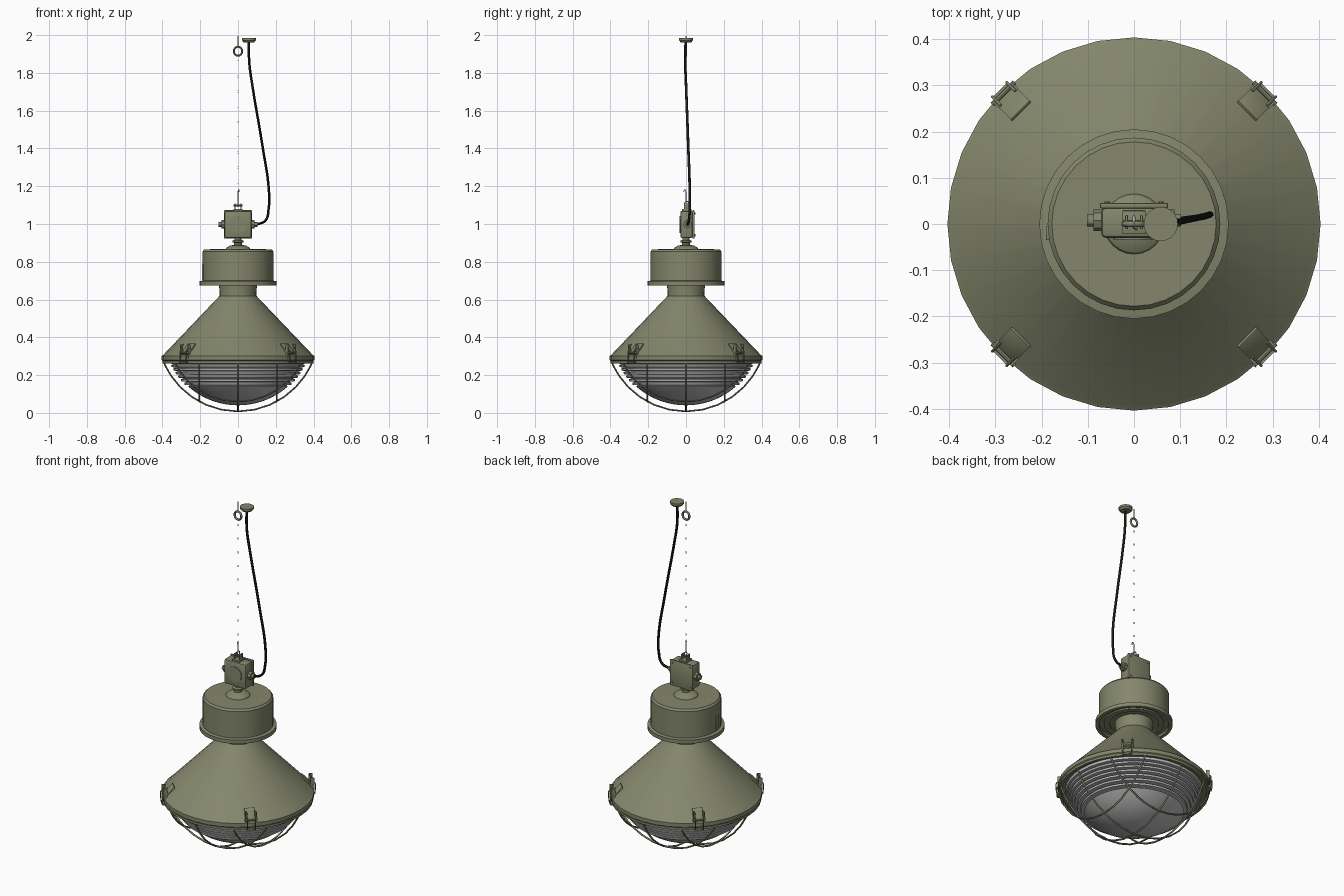
import bpy, bmesh, math
from mathutils import Vector, Matrix

old = bpy.data.objects.get("Cube")
if old:
    bpy.data.objects.remove(old, do_unlink=True)


def material(name, rgb, rough=0.6):
    m = bpy.data.materials.new(name)
    m.use_nodes = True
    m.diffuse_color = (*rgb, 1)
    bsdf = m.node_tree.nodes["Principled BSDF"]
    bsdf.inputs["Base Color"].default_value = (*rgb, 1)
    bsdf.inputs["Roughness"].default_value = rough
    return m


OLIVE = material("olive paint", (0.23, 0.24, 0.15))
GLASS = material("grey glass", (0.5, 0.5, 0.5), 0.2)
RUBBER = material("black rubber", (0.01, 0.01, 0.01))
STEEL = material("bare steel", (0.4, 0.4, 0.4), 0.4)


def finish(name, bm, mat, angle=30):
    """Turn a bmesh into a named object with sharp edges kept."""
    bmesh.ops.recalc_face_normals(bm, faces=bm.faces)
    me = bpy.data.meshes.new(name)
    bm.to_mesh(me)
    bm.free()
    me.materials.append(mat)
    ob = bpy.data.objects.new(name, me)
    bpy.context.collection.objects.link(ob)
    bpy.ops.object.select_all(action='DESELECT')
    ob.select_set(True)
    bpy.context.view_layer.objects.active = ob
    bpy.ops.object.shade_smooth_by_angle(angle=math.radians(angle))
    return ob


def lathe(name, profile, mat, sides=32, matrix=None, angle=30):
    """Spin (radius, height) points around z, then place with a matrix."""
    bm = bmesh.new()
    verts = [bm.verts.new((r, 0, z)) for r, z in profile]
    edges = [bm.edges.new(pair) for pair in zip(verts, verts[1:])]
    bmesh.ops.spin(bm, geom=verts + edges, cent=(0, 0, 0), axis=(0, 0, 1),
                   angle=math.tau, steps=sides, use_duplicate=False)
    bmesh.ops.remove_doubles(bm, verts=bm.verts, dist=1e-5)
    if matrix:
        bm.transform(matrix)
    return finish(name, bm, mat, angle)


def cylinder(name, start, end, radius, mat, sides=16):
    a, b = Vector(start), Vector(end)
    place = Matrix.Translation(a) @ (b - a).to_track_quat('Z', 'Y').to_matrix().to_4x4()
    h = (b - a).length
    return lathe(name, [(0, 0), (radius, 0), (radius, h), (0, h)], mat, sides, place)


def box(name, centre, size, mat=OLIVE, bevel=0.0, matrix=None):
    bm = bmesh.new()
    bmesh.ops.create_cube(bm, size=1)
    bm.transform(Matrix.Translation(centre) @ Matrix.Diagonal((*size, 1)))
    if bevel:
        bmesh.ops.bevel(bm, geom=bm.edges[:], offset=bevel, segments=2,
                        profile=0.5, affect='EDGES')
    if matrix:
        bm.transform(matrix)
    return finish(name, bm, mat)


def tube(name, points, radius, mat, closed=False, smooth=False, sides=1):
    """Round wire through points."""
    cu = bpy.data.curves.new(name, 'CURVE')
    cu.dimensions = '3D'
    cu.bevel_depth = radius
    cu.bevel_resolution = sides
    cu.use_fill_caps = True
    if smooth:
        sp = cu.splines.new('BEZIER')
        sp.bezier_points.add(len(points) - 1)
        for bp, p in zip(sp.bezier_points, points):
            bp.co = p
            bp.handle_left_type = bp.handle_right_type = 'AUTO'
        sp.resolution_u = 6
    else:
        sp = cu.splines.new('POLY')
        sp.points.add(len(points) - 1)
        for sp_point, p in zip(sp.points, points):
            sp_point.co = (*p, 1)
    sp.use_cyclic_u = closed
    ob = bpy.data.objects.new(name, cu)
    bpy.context.collection.objects.link(ob)
    bpy.ops.object.select_all(action='DESELECT')
    ob.select_set(True)
    bpy.context.view_layer.objects.active = ob
    bpy.ops.object.convert(target='MESH')
    ob = bpy.context.object
    ob.data.materials.clear()
    ob.data.materials.append(mat)
    bpy.ops.object.shade_smooth_by_angle(angle=math.radians(60))
    return ob


def ring(centre, rx, rz, n=16):
    c = Vector(centre)
    return [c + Vector((rx * math.cos(math.tau * i / n), 0, rz * math.sin(math.tau * i / n)))
            for i in range(n)]


# Conical reflector with rolled rim and neck
lathe("reflector", [(0.36, 0.275), (0.395, 0.272), (0.404, 0.28), (0.404, 0.302),
                    (0.395, 0.308), (0.097, 0.62), (0.097, 0.64), (0.102, 0.685)], OLIVE, 32)

# Gear drum with flange and stepped underside
lathe("gear_drum", [(0.0, 0.69), (0.13, 0.69), (0.13, 0.682), (0.16, 0.682), (0.16, 0.69),
                    (0.185, 0.69), (0.185, 0.675), (0.205, 0.675), (0.205, 0.697),
                    (0.187, 0.7), (0.187, 0.855), (0.178, 0.866), (0, 0.868)], OLIVE, 32)
box("drum_latch", (-0.187, -0.02, 0.745), (0.008, 0.03, 0.08), bevel=0.002)

# Swivel collar and stem
lathe("swivel_collar", [(0.066, 0.866), (0.062, 0.874), (0.042, 0.886), (0.02, 0.889),
                        (0.02, 0.9), (0.03, 0.904), (0.03, 0.912), (0.018, 0.916),
                        (0.018, 0.93)], OLIVE, 24)

# Junction box with front disc and back lid
box("junction_box", (0, 0.003, 0.998), (0.142, 0.066, 0.144), bevel=0.01)
cylinder("front_disc", (0, -0.03, 0.998), (0, -0.034, 0.998), 0.045, OLIVE, 24)
box("back_lid", (0, 0.04, 0.998), (0.148, 0.012, 0.15), bevel=0.004)
for sx in (-1, 1):
    for sz in (-1, 1):
        x, z = 0.058 * sx, 0.998 + 0.058 * sz
        cylinder("lid_screw", (x, 0.045, z), (x, 0.049, z), 0.006, OLIVE, 8)

# Cable glands on both sides
for side in (-1, 1):
    cylinder("gland_nut", (0.068 * side, 0.008, 0.998), (0.088 * side, 0.008, 0.998),
             0.023, OLIVE, 8)
    cylinder("gland_end", (0.088 * side, 0.008, 0.998), (0.102 * side, 0.008, 0.998),
             0.013, OLIVE, 12)

# Hanging bracket and hook
box("bracket_base", (0, 0.004, 1.074), (0.05, 0.05, 0.01), bevel=0.002)
for side in (-1, 1):
    box("bracket_ear", (0.016 * side, 0.004, 1.092), (0.006, 0.03, 0.034), bevel=0.002)
cylinder("bracket_pin", (-0.024, 0.004, 1.098), (0.024, 0.004, 1.098), 0.005, OLIVE, 8)
tube("shackle", [(0, 0.004 + 0.012 * math.sin(t), 1.106 + 0.014 * math.cos(t))
                 for t in (math.tau * i / 12 for i in range(12))], 0.003, STEEL, True)
tube("hook", [(0, 0, 1.115), (0, 0, 1.165), (0.002, -0.002, 1.18), (0.005, -0.008, 1.182),
              (0.005, -0.012, 1.17)], 0.0025, STEEL)

# Fine suspension chain up to the ceiling eye
cylinder("chain_line", (0, 0, 1.17), (0, 0, 1.89), 0.0008, STEEL, 4)
for i in range(9):
    tube("chain_link", ring((0, 0, 1.22 + 0.08 * i), 0.003, 0.006, 8), 0.001, STEEL, True)
tube("ceiling_eye", ring((0, 0, 1.915), 0.022, 0.024), 0.006, OLIVE, True)
cylinder("eye_stem", (0, 0, 1.94), (0, 0, 1.995), 0.003, OLIVE, 8)

# Ceiling rose and power cable
lathe("ceiling_rose", [(0, 1.962), (0.028, 1.962), (0.037, 1.972), (0.037, 1.984), (0, 1.984)],
      OLIVE, 24, Matrix.Translation((0.058, 0, 0)))
tube("power_cable", [(0.095, 0.008, 0.996), (0.145, 0.015, 1.018), (0.162, 0.02, 1.08),
                     (0.164, 0.02, 1.17), (0.13, 0.012, 1.41), (0.075, 0, 1.74),
                     (0.06, -0.004, 1.85), (0.057, -0.002, 1.965)], 0.007, RUBBER, smooth=True)

# Glass bowl: stepped ribs above a smooth cap
CAGE_R, CAGE_Z = 0.427, 0.435
BOWL_R, BOWL_Z = 0.40, 0.44


def bowl_radius(z):
    return math.sqrt(BOWL_R ** 2 - (BOWL_Z - z) ** 2)


profile = [(0.37, 0.28)]
ribs, top, low = 7, 0.272, 0.14
step = (top - low) / ribs
for i in range(ribs):
    z = top - i * step
    profile += [(bowl_radius(z), z), (bowl_radius(z) - 0.002, z - step * 0.55),
                (bowl_radius(z - step) - 0.012, z - step * 0.7)]
edge = math.asin(bowl_radius(low) / BOWL_R)
profile += [(BOWL_R * math.sin(edge * k / 8), BOWL_Z - BOWL_R * math.cos(edge * k / 8))
            for k in range(8, -1, -1)]
lathe("glass_bowl", profile, GLASS, 40)

# Wire guard: three wires each way over the bowl
for offset in (-0.205, 0, 0.205):
    half = math.sqrt(0.392 ** 2 - offset ** 2)
    for turn in (0, 1):
        pts = []
        for i in range(15):
            t = half * math.sin(math.pi / 2 * (i - 7) / 7)
            z = CAGE_Z - math.sqrt(CAGE_R ** 2 - t * t - offset ** 2)
            pts.append((t, offset, z) if turn else (offset, t, z))
        tube("guard_wire", pts, 0.005, OLIVE)
lathe("guard_ring", [(0.385, 0.262), (0.4, 0.262), (0.4, 0.275), (0.385, 0.275), (0.385, 0.262)],
      OLIVE, 32)

# Four toggle clips around the rim
for k in range(4):
    turn = Matrix.Rotation(math.radians(45 + 90 * k), 4, 'Z')
    slope = turn @ Matrix.Translation((0.372, 0, 0.338)) @ Matrix.Rotation(math.radians(46), 4, 'Y')
    box("clip_plate", (0, 0, 0), (0.075, 0.058, 0.008), bevel=0.002, matrix=slope)
    for side in (-1, 1):
        box("clip_cheek", (0.395, 0.028 * side, 0.325), (0.02, 0.005, 0.075), matrix=turn)
        tube("clip_loop", [turn @ Vector(p) for p in
                           ((0.385, 0.022 * side, 0.365), (0.412, 0.022 * side, 0.325),
                            (0.412, 0.022 * side, 0.27), (0.39, 0.022 * side, 0.262))],
             0.003, OLIVE)
    cylinder("clip_pin", turn @ Vector((0.4, -0.034, 0.32)), turn @ Vector((0.4, 0.034, 0.32)),
             0.005, OLIVE, 8)
    box("clip_foot", (0.403, 0, 0.268), (0.016, 0.05, 0.01), matrix=turn)
